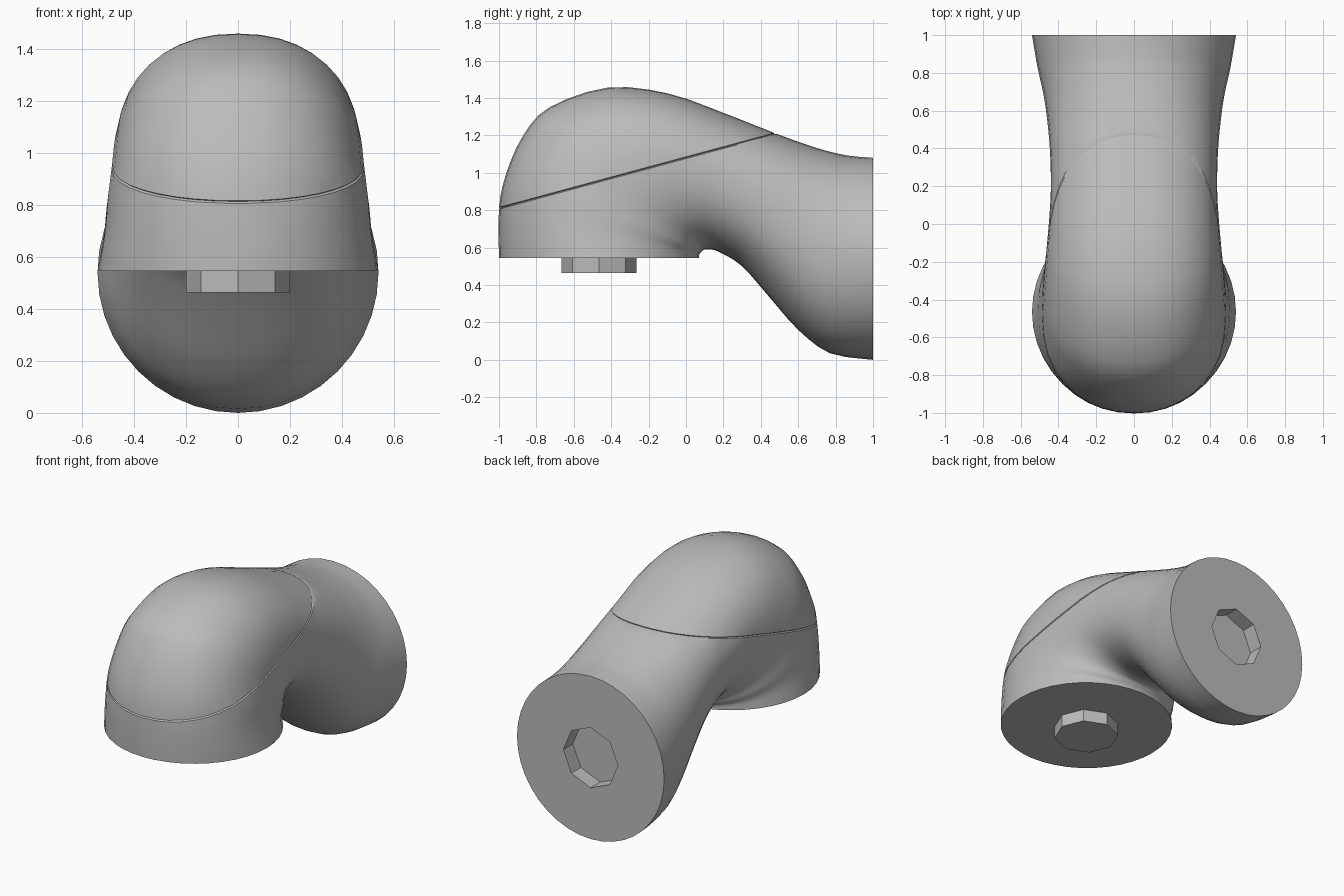
import bpy, bmesh, math
from mathutils import Vector

cube = bpy.data.objects.get("Cube")
if cube:
    bpy.data.objects.remove(cube)

grey = bpy.data.materials.new("plain_grey")
grey.use_nodes = True
grey.diffuse_color = (0.5, 0.5, 0.5, 1)
grey.node_tree.nodes["Principled BSDF"].inputs["Base Color"].default_value = (0.5, 0.5, 0.5, 1)

SIDES = 40
STEPS = 3

# Cross-sections along the bend: outer y, outer z, inner y, inner z, half width
SECTIONS = [
    (-1, .545, .07, .545, .54),
    (-1, .81, .07, .56, .515),
    (-.96, 1, .08, .575, .505),
    (-.87, 1.2, .09, .585, .49),
    (-.73, 1.35, .1, .59, .48),
    (-.42, 1.455, .11, .59, .465),
    (-.1, 1.425, .13, .59, .45),
    (.2, 1.32, .18, .575, .44),
    (.48, 1.21, .3, .5, .445),
    (.66, 1.145, .45, .33, .46),
    (.78, 1.11, .6, .16, .48),
    (.88, 1.09, .77, .035, .51),
    (1, 1.08, 1, 0, .54),
]


def blend(p, q, r, s, t):
    """Smooth curve through q and r."""
    return [b + .5 * t * (c - a + t * (2*a - 5*b + 4*c - d + t * (3*(b - c) + d - a)))
            for a, b, c, d in zip(p, q, r, s)]


def smooth_sections():
    last = len(SECTIONS) - 1
    for i in range(last):
        around = [SECTIONS[min(max(i + k, 0), last)] for k in (-1, 0, 1, 2)]
        for step in range(STEPS):
            yield blend(*around, step / STEPS)
    yield SECTIONS[last]


def rounded(v, power):
    return math.copysign(abs(v) ** power, v)


def add_ring(bm, section, power):
    oy, oz, iy, iz, width = section
    outer, inner = Vector((0, oy, oz)), Vector((0, iy, iz))
    mid, reach = (outer + inner) / 2, (outer - inner) / 2
    ring = []
    for k in range(SIDES):
        a = math.tau * k / SIDES
        across = Vector((width * rounded(math.sin(a), power), 0, 0))
        ring.append(bm.verts.new(mid + reach * rounded(math.cos(a), power) + across))
    return ring


def bridge(bm, ring_a, ring_b):
    for k in range(SIDES):
        n = (k + 1) % SIDES
        bm.faces.new((ring_a[k], ring_a[n], ring_b[n], ring_b[k]))


def add_end(bm, ring, offset):
    """Flat end with an eight-sided peg or socket in the middle."""
    centre = sum((v.co for v in ring), Vector()) / SIDES
    base, tip = [], []
    for k, v in enumerate(ring):
        a = math.tau * k / SIDES
        radius = .2 * math.cos(math.pi / 8) / math.cos(a % (math.pi / 4) - math.pi / 8)
        spot = centre + (v.co - centre).normalized() * radius
        base.append(bm.verts.new(spot))
        tip.append(bm.verts.new(spot + Vector(offset)))
    bridge(bm, ring, base)
    bridge(bm, base, tip)
    bm.faces.new(tip)


# Bent body
bm = bmesh.new()
sections = list(smooth_sections())
rings = []
for i, section in enumerate(sections):
    bulge = min(1, i / 6, (len(sections) - 1 - i) / 6)
    rings.append(add_ring(bm, section, 1 - .1 * bulge))
for a, b in zip(rings, rings[1:]):
    bridge(bm, a, b)

# Seam groove on a slanted plane
seam_point = Vector((0, -1, .81))
seam_normal = Vector((0, -.4, 1.48)).normalized()
for shift in (-.005, .005, 0):
    bmesh.ops.bisect_plane(bm, geom=bm.verts[:] + bm.edges[:] + bm.faces[:], dist=1e-5,
                           plane_co=seam_point + seam_normal * shift, plane_no=seam_normal)
groove = [v for v in bm.verts if abs((v.co - seam_point).dot(seam_normal)) < .001]
seam_centre = sum((v.co for v in groove), Vector()) / len(groove)
for v in groove:
    v.co += (seam_centre - v.co).normalized() * .01

# Peg under the front end, socket in the back end
add_end(bm, rings[0], (0, 0, -.082))
add_end(bm, rings[-1], (0, -.1, 0))
bmesh.ops.recalc_face_normals(bm, faces=bm.faces[:])

mesh = bpy.data.meshes.new("bent_limb")
bm.to_mesh(mesh)
bm.free()
mesh.materials.append(grey)
limb = bpy.data.objects.new("bent_limb", mesh)
bpy.context.collection.objects.link(limb)
bpy.ops.object.select_all(action="DESELECT")
limb.select_set(True)
bpy.context.view_layer.objects.active = limb
bpy.ops.object.shade_smooth_by_angle(angle=math.radians(32))
